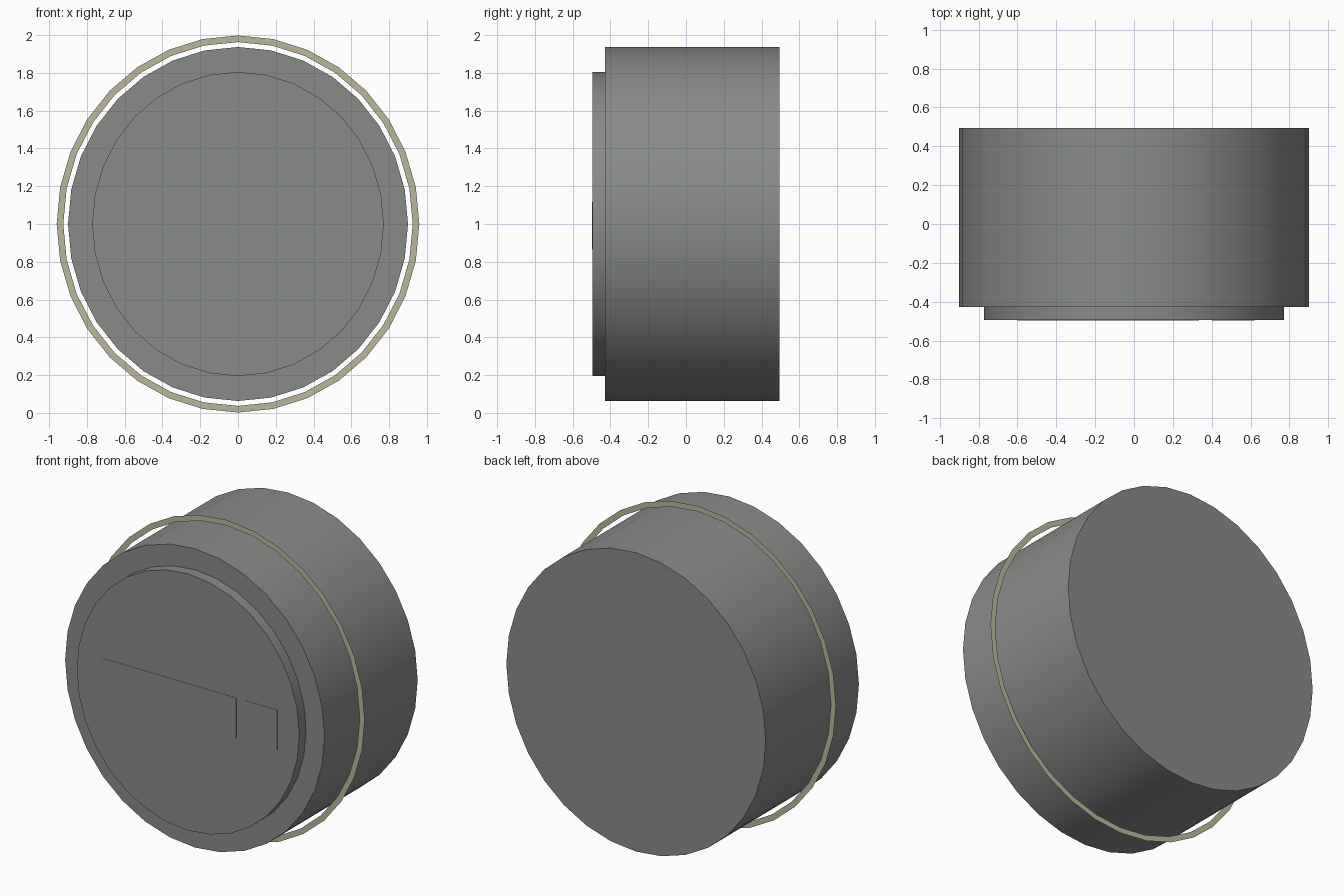
import bpy, bmesh, math

if "Cube" in bpy.data.objects:
    bpy.data.objects.remove(bpy.data.objects["Cube"])

SIDES = 32
CZ = 1.0


def material(name, rgb):
    m = bpy.data.materials.new(name)
    m.diffuse_color = (*rgb, 1)
    m.use_nodes = True
    m.node_tree.nodes["Principled BSDF"].inputs["Base Color"].default_value = m.diffuse_color
    return m


grey = material("mid grey", (0.25, 0.26, 0.25))
tan = material("pale khaki", (0.50, 0.475, 0.33))


def finish(bm, name, mat):
    mesh = bpy.data.meshes.new(name)
    bm.to_mesh(mesh)
    bm.free()
    mesh.materials.append(mat)
    ob = bpy.data.objects.new(name, mesh)
    bpy.context.collection.objects.link(ob)
    return ob


def oval(bm, rx, rz, y):
    step = 2 * math.pi / SIDES
    return [bm.verts.new((rx * math.cos(i * step), y, CZ + rz * math.sin(i * step)))
            for i in range(SIDES)]


def bridge(bm, a, b, smooth=False):
    for i in range(SIDES):
        j = (i + 1) % SIDES
        bm.faces.new((a[i], a[j], b[j], b[i])).smooth = smooth


def plate(name, x0, x1, z0, z1, y0, y1):
    bm = bmesh.new()
    bmesh.ops.create_cube(bm, size=1)
    for v in bm.verts:
        v.co = (x0 if v.co.x < 0 else x1,
                y0 if v.co.y < 0 else y1,
                z0 if v.co.z < 0 else z1)
    return finish(bm, name, grey)


# Stepped drum: raised front disc, shoulder, main wall and closed back
bm = bmesh.new()
loops = [oval(bm, *p) for p in ((0.772, 0.805, -0.495), (0.772, 0.805, -0.428),
                                (0.90, 0.937, -0.428), (0.90, 0.937, 0.495))]
for k in range(3):
    bridge(bm, loops[k], loops[k + 1], smooth=(k != 1))
bm.faces.new(loops[0])
bm.faces.new(loops[-1])
bmesh.ops.recalc_face_normals(bm, faces=bm.faces[:])
for e in bm.edges:
    if len(e.link_faces) == 2 and e.calc_face_angle() > math.radians(30):
        e.smooth = False
finish(bm, "drum_body", grey)

# Paper-thin flange ring floating around the drum
bm = bmesh.new()
bridge(bm, oval(bm, 0.96, 0.998, -0.115), oval(bm, 0.925, 0.963, -0.115))
finish(bm, "flange_ring", tan)

# Nearly flush rectangles on the front disc
plate("wide_display", -0.60, 0.335, 0.865, 1.117, -0.497, -0.494)
plate("small_display", 0.402, 0.62, 0.865, 1.117, -0.497, -0.494)
